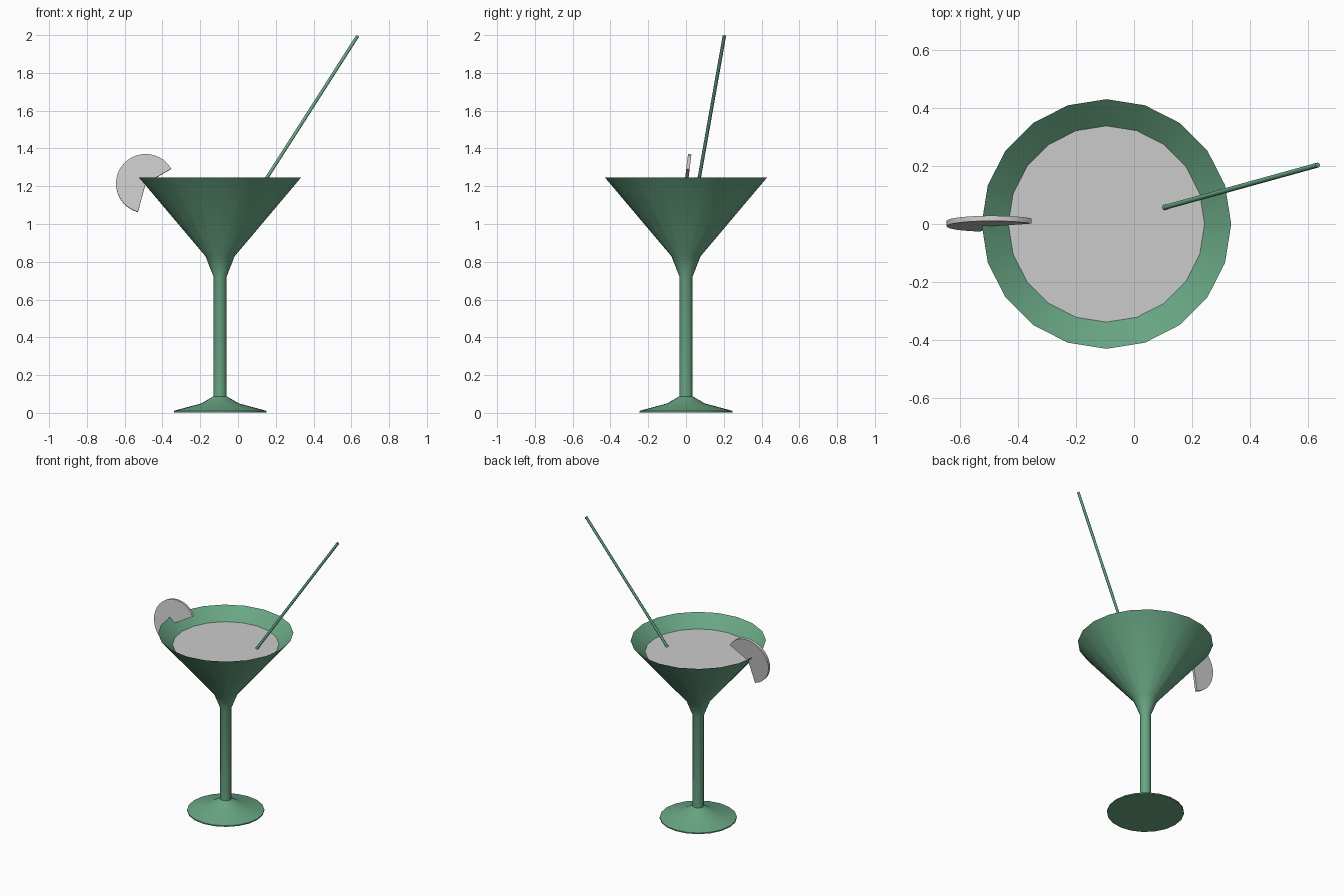
import bpy, bmesh, math
from mathutils import Vector, Matrix

if "Cube" in bpy.data.objects:
    bpy.data.objects.remove(bpy.data.objects["Cube"])

CX, SIDES = -0.095, 20  # glass axis and number of sides

green = bpy.data.materials.new("green_glass")
green.diffuse_color = (0.14, 0.38, 0.23, 1)
green.use_nodes = True
green.node_tree.nodes["Principled BSDF"].inputs["Base Color"].default_value = green.diffuse_color


def finish(name, bm, mat=None, angle=30):
    bmesh.ops.recalc_face_normals(bm, faces=bm.faces)
    mesh = bpy.data.meshes.new(name)
    bm.to_mesh(mesh)
    bm.free()
    ob = bpy.data.objects.new(name, mesh)
    bpy.context.collection.objects.link(ob)
    if mat:
        mesh.materials.append(mat)
    bpy.ops.object.select_all(action='DESELECT')
    ob.select_set(True)
    bpy.context.view_layer.objects.active = ob
    bpy.ops.object.shade_smooth_by_angle(angle=math.radians(angle))
    return ob


def ring(bm, r, z):
    if r == 0:
        return [bm.verts.new((CX, 0, z))] * SIDES
    return [bm.verts.new((CX + r * math.cos(2 * math.pi * i / SIDES),
                          r * math.sin(2 * math.pi * i / SIDES), z))
            for i in range(SIDES)]


def lathe(bm, profile):
    # Profile runs from axis to axis; pole rings become triangle fans
    rings = [ring(bm, r, z) for r, z in profile]
    for a, b in zip(rings, rings[1:]):
        for i in range(SIDES):
            j = (i + 1) % SIDES
            bm.faces.new(list(dict.fromkeys((a[i], a[j], b[j], b[i]))))


# Glass: foot, stem, bowl outside, sharp rim and bowl inside
bm = bmesh.new()
lathe(bm, [(0, 0.003), (0.245, 0.003), (0.245, 0.011), (0.10, 0.05), (0.035, 0.088),
           (0.035, 0.722), (0.077, 0.829), (0.43, 1.247), (0.338, 1.169), (0, 0.887)])
finish("cocktail_glass", bm, green, 55)

# Drink: flat top over a cone that fills the bowl
bm = bmesh.new()
lathe(bm, [(0, 0.888), (0.338, 1.170), (0, 1.170)])
finish("drink", bm)

# Straw leaning out of the drink
start, end = Vector((0.105, 0.057, 1.17)), Vector((0.633, 0.203, 1.995))
axis = end - start
bm = bmesh.new()
bmesh.ops.create_cone(bm, cap_ends=True, segments=10, radius1=0.009, radius2=0.009,
                      depth=axis.length,
                      matrix=Matrix.Translation((start + end) / 2)
                      @ axis.to_track_quat('Z', 'Y').to_matrix().to_4x4())
finish("straw", bm, green, 40)

# Fruit slice: a disc with a wedge cut out, tilted slightly, hooked over the rim
bm = bmesh.new()
R, T, N = 0.157, 0.018, 20
pts = [(0, 0)]
for i in range(N + 1):
    a = math.radians(30 + 225 * i / N)
    pts.append((R * math.cos(a), R * math.sin(a)))
front = bm.faces.new([bm.verts.new((x, -T / 2, z)) for x, z in pts])
ext = bmesh.ops.extrude_face_region(bm, geom=[front], use_keep_orig=True)
bmesh.ops.translate(bm, vec=(0, T, 0),
                    verts=[g for g in ext["geom"] if isinstance(g, bmesh.types.BMVert)])
bmesh.ops.transform(bm, verts=bm.verts, matrix=Matrix.Translation((-0.489, 0.001, 1.214))
                    @ Matrix.Rotation(-math.atan(0.12), 4, 'X'))
finish("fruit_slice", bm)
